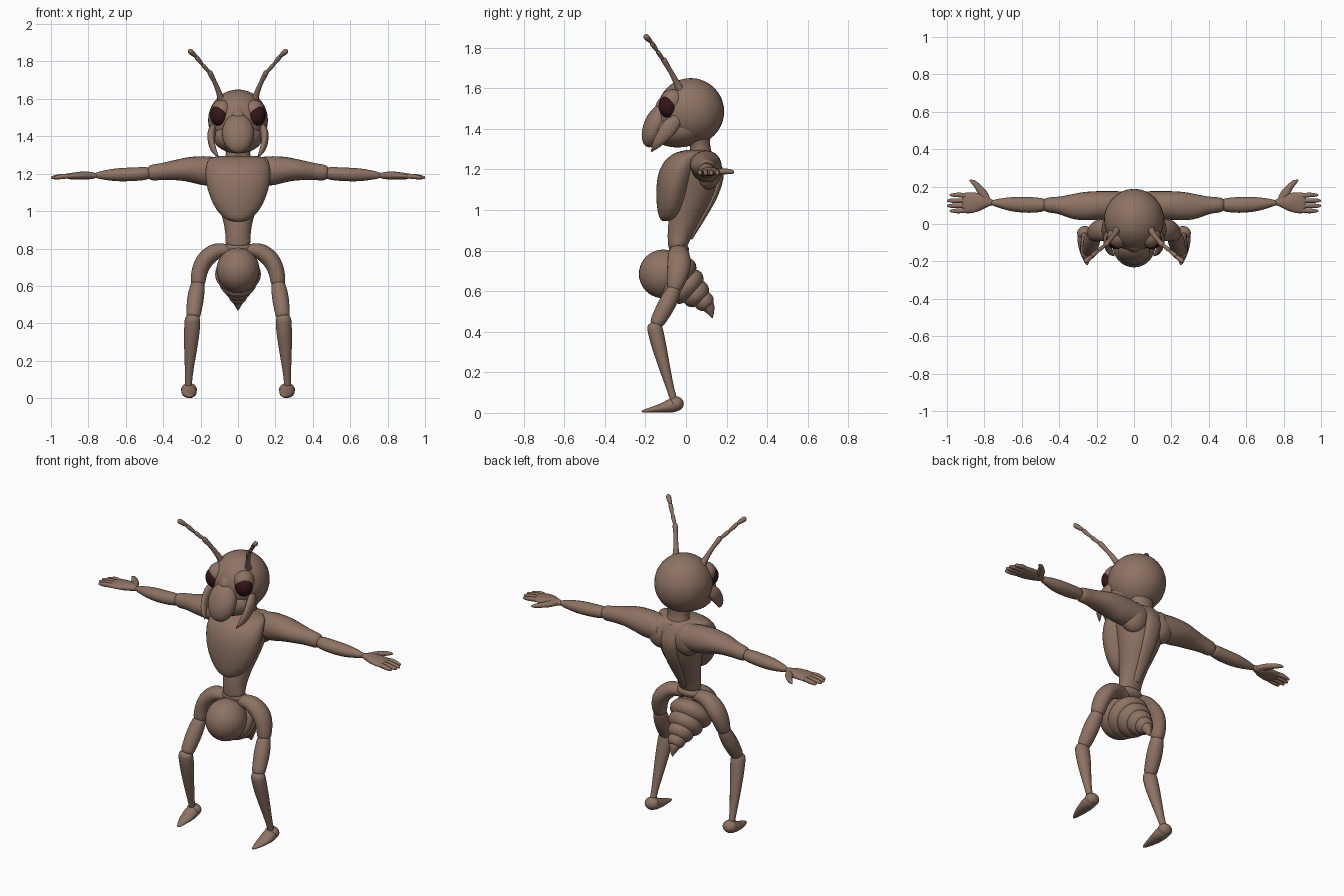
import bpy, bmesh, math
from mathutils import Vector, Matrix


def material(name, rgb):
    m = bpy.data.materials.new(name)
    m.diffuse_color = (*rgb, 1)
    return m


SHELL = material("brown_shell", (0.27, 0.17, 0.125))
DARK = material("dark_eye", (0.035, 0.008, 0.01))


def finish(name, bm, mat):
    bmesh.ops.recalc_face_normals(bm, faces=bm.faces)
    me = bpy.data.meshes.new(name)
    bm.to_mesh(me)
    bm.free()
    ob = bpy.data.objects.new(name, me)
    bpy.context.collection.objects.link(ob)
    me.materials.append(mat)
    bpy.ops.object.select_all(action='DESELECT')
    ob.select_set(True)
    bpy.context.view_layer.objects.active = ob
    bpy.ops.object.shade_smooth_by_angle(angle=math.radians(50))
    return ob


def spline(rows, steps):
    """Catmull-Rom through rows of numbers."""
    out = []
    for i in range(len(rows) - 1):
        p = [rows[max(0, min(len(rows) - 1, i + k))] for k in (-1, 0, 1, 2)]
        for j in range(steps):
            t = j / steps
            out.append([0.5 * (2 * b + (c - a) * t + (2 * a - 5 * b + 4 * c - d) * t * t
                               + (3 * b - a - 3 * c + d) * t ** 3) for a, b, c, d in zip(*p)])
    return out + [list(rows[-1])]


def tube(name, rows, side=(1, 0, 0), axis=None, s=1, n=24, steps=4, mat=SHELL):
    """Skin rings (x, y, z, radius along side, other radius); s=-1 mirrors."""
    rows = spline(rows, steps)
    bm = bmesh.new()
    loops = []
    for i, r in enumerate(rows):
        a, b = rows[max(i - 1, 0)], rows[min(i + 1, len(rows) - 1)]
        t = Vector(axis) if axis else (Vector(b[:3]) - Vector(a[:3])).normalized()
        u = Vector(side)
        u = (u - t * u.dot(t)).normalized()
        v = t.cross(u)
        ring = []
        for k in range(n):
            q = 2 * math.pi * k / n
            p = Vector(r[:3]) + u * max(r[3], .001) * math.cos(q) + v * max(r[4], .001) * math.sin(q)
            ring.append(bm.verts.new((p.x * s, p.y, p.z)))
        loops.append(ring)
    for A, B in zip(loops, loops[1:]):
        for k in range(n):
            bm.faces.new((A[k], A[(k + 1) % n], B[(k + 1) % n], B[k]))
    bm.faces.new(loops[0])
    bm.faces.new(loops[-1])
    return finish(name, bm, mat)


def ball(name, c, r, tilt=0, s=1, mat=SHELL, yaw=0):
    """Ellipsoid, tilted about x and turned about z."""
    bm = bmesh.new()
    bmesh.ops.create_uvsphere(bm, u_segments=32, v_segments=20, radius=1)
    m = (Matrix.Translation((c[0] * s, c[1], c[2])) @ Matrix.Rotation(math.radians(yaw * s), 4, 'Z')
         @ Matrix.Rotation(math.radians(tilt), 4, 'X') @ Matrix.Diagonal((*r, 1)))
    bmesh.ops.transform(bm, matrix=m, verts=bm.verts)
    return finish(name, bm, mat)


def stack(name, rows):
    """Horizontal rings given as (z, front y, back y, half width)."""
    return tube(name, [(0, (f + b) / 2, z, w, (b - f) / 2) for z, f, b, w in rows],
                axis=(0, 0, 1), n=40, steps=5)


# Head and face
ball("head", (0, .023, 1.485), (.16, .165, .165))
ball("jaw", (0, -.02, 1.4), (.135, .15, .09), tilt=8)
ball("face", (0, -.06, 1.47), (.11, .085, .125))
ball("snout", (0, -.15, 1.415), (.085, .058, .112), tilt=-22)
ball("nose_bridge", (0, -.115, 1.51), (.04, .035, .05), tilt=-20)
tube("neck", [(0, .075, 1.25, .08, .06), (0, .07, 1.31, .065, .05), (0, .06, 1.37, .08, .06)])

# Torso
stack("torso", [(.815, -.085, .0, .055), (.83, -.088, .01, .066), (.88, -.09, .035, .068),
                (.95, -.085, .075, .08), (1.05, -.07, .13, .11), (1.15, -.07, .165, .14),
                (1.22, -.06, .17, .155), (1.27, -.04, .15, .14), (1.295, .02, .11, .08)])
stack("chest_plate", [(.945, -.115, -.085, .025), (.965, -.132, -.03, .075), (1.02, -.143, .0, .122),
                      (1.1, -.146, .03, .157), (1.18, -.135, .06, .173), (1.24, -.105, .085, .17),
                      (1.28, -.055, .1, .152), (1.295, .0, .08, .1)])
tube("spine", [(0, .02, .86, .02, .012), (0, .085, .97, .035, .015), (0, .14, 1.08, .045, .02),
               (0, .165, 1.18, .05, .02), (0, .13, 1.27, .04, .02)])
ball("pelvis", (0, -.035, .805), (.08, .05, .035))

# Abdomen: round front, then stepped rings curling back to a sting
ball("abdomen_front", (0, -.112, .685), (.115, .12, .12))
rings = [((-.05, .665), .122, .085), ((.0, .625), .1, .08), ((.045, .59), .073, .075),
         ((.085, .553), .05, .062)]
for i, ((y, z), r, l) in enumerate(rings):
    d = Vector((0, .72, -.69))
    c = Vector((0, y, z))
    pts = [(*(c + d * l * t), r * k, r * k) for t, k in
           ((-.75, .5), (-.4, .85), (0, 1), (.35, .93), (.6, .7), (.7, .3))]
    tube("abdomen_ring_%d" % (i + 1), pts, n=32)
tube("sting", [(0, .08, .565, .04, .04), (0, .108, .525, .033, .033),
               (0, .122, .495, .018, .018), (0, .13, .468, .002, .002)])

fingers = [(.155, .985), (.125, 1.0), (.097, 1.0), (.07, .985)]
for s, tag in ((1, "left"), (-1, "right")):
    # Eyes, mandibles, antennae
    ball("brow_" + tag, (.085, -.065, 1.535), (.058, .062, .06), s=s)
    ball("eye_" + tag, (.1, -.088, 1.513), (.05, .046, .058), s=s, mat=DARK, yaw=25)
    tube("mandible_" + tag, [(.12, -.03, 1.46, .015, .02), (.14, -.07, 1.42, .022, .038),
                             (.142, -.11, 1.37, .018, .034), (.128, -.145, 1.325, .014, .022),
                             (.105, -.17, 1.288, .002, .003)], s=s)
    tube("antenna_base_" + tag, [(.09, -.03, 1.595, .02, .02), (.102, -.05, 1.635, .015, .015),
                                 (.125, -.08, 1.69, .012, .012), (.15, -.11, 1.74, .014, .014),
                                 (.155, -.115, 1.75, .004, .004)], s=s, n=14)
    tip = [Vector((.15, -.11, 1.738)), Vector((.192, -.143, 1.785)),
           Vector((.226, -.172, 1.828)), Vector((.262, -.202, 1.86))]
    for i in range(3):
        a, b = tip[i], tip[i + 1]
        w = (.011, .012, .014)[i]
        tube("antenna_joint_%d_%s" % (i + 1, tag),
             [(*a.lerp(b, t), w * k, w * k) for t, k in ((-.05, .4), (.1, .75), (.6, 1), (.9, .9), (1.03, .3))],
             s=s, n=14, steps=3)

    # Shoulder and arm
    ball("shoulder_blade_" + tag, (.085, .105, 1.195), (.085, .07, .095), s=s)
    arm = dict(side=(0, 1, 0), s=s)
    tube("upper_arm_" + tag, [(.08, .1, 1.21, .075, .07), (.17, .1, 1.215, .076, .078),
                              (.25, .096, 1.222, .076, .068), (.32, .094, 1.22, .068, .056),
                              (.4, .1, 1.212, .047, .046), (.465, .102, 1.205, .038, .04),
                              (.485, .102, 1.203, .02, .02)], **arm)
    tube("forearm_" + tag, [(.47, .102, 1.203, .02, .02), (.488, .102, 1.202, .035, .033),
                            (.56, .102, 1.197, .042, .036), (.65, .106, 1.194, .038, .034),
                            (.73, .112, 1.192, .022, .022), (.765, .114, 1.19, .01, .012)], **arm)
    tube("palm_" + tag, [(.75, .114, 1.19, .012, .01), (.775, .116, 1.19, .022, .017),
                         (.82, .118, 1.19, .045, .022), (.87, .114, 1.188, .055, .019),
                         (.905, .112, 1.186, .053, .015), (.92, .112, 1.186, .035, .008)], **arm)
    for i, (y, end) in enumerate(fingers):
        tube("finger_%d_%s" % (i + 1, tag),
             [(.885, y * .85 + .017, 1.187, .012, .012), (.93, y, 1.186, .0125, .0135),
              (end - .03, y, 1.182, .0115, .012), (end - .006, y, 1.179, .007, .008),
              (end, y, 1.178, .002, .002)], n=12, steps=3, **arm)
    tube("thumb_" + tag, [(.785, .125, 1.19, .02, .016), (.81, .165, 1.19, .024, .016),
                          (.835, .2, 1.19, .017, .014), (.86, .224, 1.188, .012, .011),
                          (.878, .234, 1.186, .003, .003)], n=14, s=s)

    # Leg: arched hip, thigh, shin and pointed foot
    tube("hip_" + tag, [(.03, -.035, .785, .03, .03), (.08, -.038, .79, .045, .036),
                        (.13, -.036, .778, .053, .044), (.178, -.034, .735, .058, .046),
                        (.204, -.042, .68, .052, .043), (.214, -.055, .62, .038, .038),
                        (.215, -.06, .598, .022, .022)], side=(0, 1, 0), s=s, steps=5)
    tube("thigh_" + tag, [(.214, -.055, .625, .025, .022), (.216, -.06, .605, .037, .035),
                          (.226, -.092, .54, .044, .043), (.236, -.132, .465, .04, .038),
                          (.24, -.148, .437, .034, .03), (.241, -.153, .428, .018, .016)], s=s)
    tube("shin_" + tag, [(.242, -.158, .445, .02, .018), (.243, -.155, .425, .04, .036),
                         (.247, -.138, .35, .041, .037), (.255, -.11, .24, .032, .029),
                         (.262, -.08, .13, .021, .02), (.264, -.062, .07, .018, .018)], s=s)
    ball("heel_" + tag, (.262, -.048, .045), (.042, .037, .036), s=s)
    tube("foot_" + tag, [(.262, -.03, .04, .03, .026), (.262, -.07, .036, .04, .034),
                         (.26, -.12, .024, .037, .023), (.256, -.17, .015, .025, .014),
                         (.252, -.205, .009, .012, .008), (.25, -.22, .007, .002, .002)], s=s)
